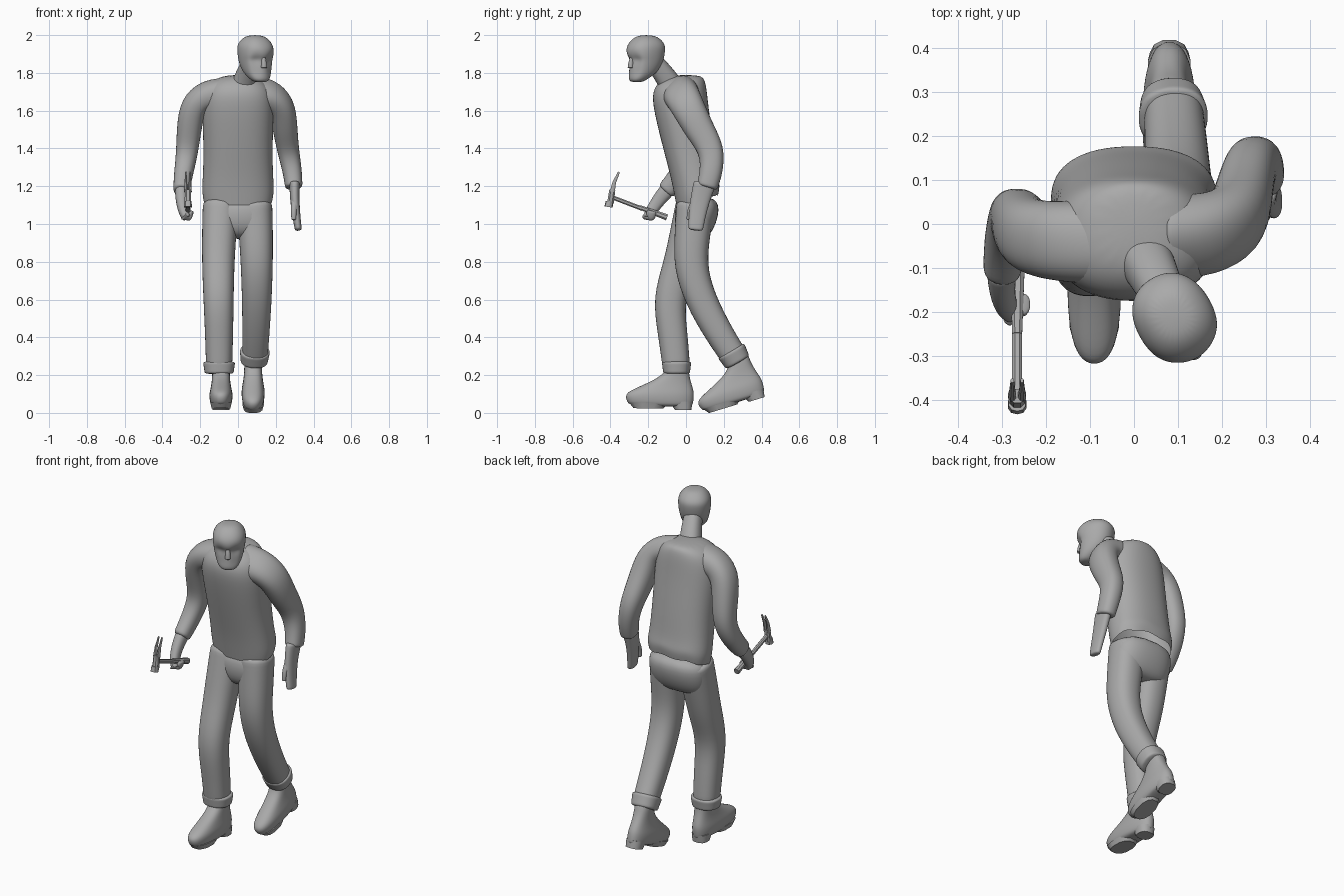
import bpy, bmesh, math
from mathutils import Vector, Matrix

cube = bpy.data.objects.get("Cube")
if cube:
    bpy.data.objects.remove(cube, do_unlink=True)

grey = bpy.data.materials.new("plain_grey")
grey.use_nodes = True
grey.diffuse_color = (.4, .4, .4, 1)
grey.node_tree.nodes["Principled BSDF"].inputs["Base Color"].default_value = grey.diffuse_color


def skin(name, rings, sides, power, rounded, matrix, rule=None, open_start=False):
    """Skin rings given as (centre, half-width vector, half-depth vector)."""
    bm = bmesh.new()
    # Rounding by subdivision shrinks a ring, so widen it beforehand
    grow = 3 / (2 + math.cos(math.tau / sides)) if rounded else 1
    loops = []
    for centre, across, deep in rings:
        loop = []
        for k in range(sides):
            angle = math.tau * (k + .5) / sides
            c, s = math.cos(angle), math.sin(angle)
            point = centre + grow * (across * math.copysign(abs(c) ** power, c)
                                     + deep * math.copysign(abs(s) ** power, s))
            if rule:
                rule(point)
            loop.append(bm.verts.new(point))
        loops.append(loop)
    for low, high in zip(loops, loops[1:]):
        for k in range(sides):
            following = (k + 1) % sides
            bm.faces.new((low[k], low[following], high[following], high[k]))
    if not open_start:
        bm.faces.new(loops[0][::-1])
    bm.faces.new(loops[-1])
    bmesh.ops.recalc_face_normals(bm, faces=bm.faces)
    bm.transform(matrix)
    mesh = bpy.data.meshes.new(name)
    bm.to_mesh(mesh)
    bm.free()
    mesh.materials.append(grey)
    obj = bpy.data.objects.new(name, mesh)
    bpy.context.collection.objects.link(obj)
    if rounded:
        mesh.polygons.foreach_set("use_smooth", [True] * len(mesh.polygons))
        rounding = obj.modifiers.new("Rounding", "SUBSURF")
        rounding.levels = rounding.render_levels = 2
    else:
        bpy.ops.object.select_all(action="DESELECT")
        obj.select_set(True)
        bpy.context.view_layer.objects.active = obj
        bpy.ops.object.shade_smooth_by_angle(angle=math.radians(40))


def limb(name, points, start, end, depth=1, sides=12, rounded=True, matrix=Matrix()):
    """Tube along points, tapering by length, with a firm ring near each end."""
    points = [Vector(p) for p in points]
    if rounded:
        points.insert(1, points[0].lerp(points[1], .2))
        points.insert(-1, points[-1].lerp(points[-2], .2))
    last = len(points) - 1
    lengths = [(b - a).length for a, b in zip(points, points[1:])]
    rings = []
    for i, point in enumerate(points):
        along = (points[min(i + 1, last)] - points[max(i - 1, 0)]).normalized()
        across = Vector((1, 0, 0))
        across = (across - along * across.dot(along)).normalized()
        radius = start + (end - start) * sum(lengths[:i]) / sum(lengths)
        rings.append((point, across * radius, along.cross(across) * radius * depth))
    skin(name, rings, sides, .85, rounded, matrix)


def stack(name, rows, sides=12, power=.8, rounded=True, matrix=Matrix(), rule=None, open_start=False):
    """Level outlines given as (height, front, back, half width)."""
    rings = [(Vector((0, (front + back) / 2, z)), Vector((width, 0, 0)),
              Vector((0, (back - front) / 2, 0))) for z, front, back, width in rows]
    skin(name, rings, sides, power, rounded, matrix, rule, open_start)


# Shirt, with a hem that rises and ripples at the back
def hem(point):
    if point.z < 1.15:
        back = max(0, point.y) / .15
        point.z += back * (.05 + .015 * math.sin(point.x * 50))


stack("shirt", [(1.1, -.05, .17, .18), (1.15, -.06, .18, .19), (1.25, -.08, .165, .185),
                (1.4, -.12, .15, .18), (1.6, -.17, .12, .19), (1.7, -.18, .11, .18),
                (1.76, -.14, .1, .14), (1.79, -.08, .08, .06)],
      sides=16, power=.85, rule=hem, open_start=True)

# Trousers
stack("trouser_seat", [(.92, 0, .1, .13), (.96, -.05, .14, .17),
                       (1.05, -.065, .175, .182), (1.15, -.04, .17, .17)])
limb("left_trouser_leg", [(.085, .05, 1.12), (.095, .035, .95), (.1, .02, .78), (.1, .075, .6),
                          (.095, .175, .42), (.09, .26, .29)], .095, .066, 1.05)
limb("right_trouser_leg", [(-.09, .05, 1.12), (-.1, .01, .95), (-.105, -.03, .78), (-.103, -.095, .6),
                           (-.1, -.07, .42), (-.1, -.05, .23)], .095, .068, 1.05)
limb("left_trouser_cuff", [(.09, .235, .335), (.085, .275, .265)], .08, .07)
limb("right_trouser_cuff", [(-.1, -.05, .275), (-.1, -.05, .205)], .085, .075, .92)

# Boots, each built upright with the toe to the front and then pitched
for side, heel, pitch in (("left", (.08, .385, .09), 17), ("right", (-.09, 0, .03), -1)):
    place = Matrix.Translation(heel) @ Matrix.Rotation(math.radians(pitch), 4, "X")
    stack(side + "_boot", [(0, -.29, .03, .045), (.02, -.31, .035, .058), (.065, -.325, .04, .062),
                           (.095, -.27, .035, .055), (.14, -.17, .02, .047),
                           (.19, -.1, .01, .046), (.26, -.1, .01, .046)], matrix=place)
    stack(side + "_boot_sole", [(-.01, -.28, -.12, .05), (.02, -.305, -.09, .058)],
          rounded=False, matrix=place)
    stack(side + "_boot_heel", [(-.015, -.06, .03, .045), (.03, -.09, .035, .05)],
          rounded=False, matrix=place)

# Sleeves
limb("left_sleeve", [(.06, -.03, 1.69), (.17, -.025, 1.685), (.235, .005, 1.63), (.25, .07, 1.5),
                     (.265, .14, 1.39), (.288, .135, 1.28), (.296, .11, 1.19)], .085, .045, 1.2)
limb("right_sleeve", [(-.06, -.04, 1.69), (-.17, -.04, 1.685), (-.24, -.03, 1.63), (-.26, 0, 1.5),
                      (-.27, .025, 1.37), (-.29, -.03, 1.26), (-.3, -.11, 1.17)], .085, .042, 1.15)

# Hands
limb("left_hand", [(.3, .1, 1.22), (.3, .075, 1.13), (.308, .06, 1.05), (.32, .05, .965)],
     .028, .018, 2.1)
limb("left_thumb", [(.3, .05, 1.13), (.295, .02, 1.07), (.295, .015, 1.02)], .018, .012, sides=8)
limb("right_hand", [(-.3, -.1, 1.18), (-.3, -.15, 1.12), (-.29, -.19, 1.06), (-.27, -.2, 1.03)],
     .034, .022, 1.2)
limb("right_fingers", [(-.29, -.2, 1.05), (-.26, -.19, 1.03), (-.25, -.18, 1.07)], .024, .016, 1.5, 8)


# Neck and bald head, with hollowed eyes and cheeks, turned a little to its left
def hollows(point):
    for x in (-.04, .04):
        for height, size in ((1.87, .022), (1.81, .01)):
            distance = (point - Vector((x, -.09, height))).length
            point.y += size * math.exp(-(distance / .03) ** 2)


limb("neck", [(.02, -.07, 1.72), (.045, -.115, 1.79), (.07, -.17, 1.86)], .062, .048)
turn = Matrix.Translation((.09, -.21, 0)) @ Matrix.Rotation(math.radians(30), 4, "Z")
stack("head", [(1.75, -.09, -.03, .035), (1.77, -.1, 0, .055), (1.8, -.1, .05, .07),
               (1.84, -.1, .08, .08), (1.87, -.1, .09, .085), (1.89, -.11, .095, .088),
               (1.92, -.11, .1, .09), (1.95, -.1, .1, .087), (1.98, -.075, .075, .067),
               (2, -.04, .04, .035)],
      sides=24, power=.9, matrix=turn, rule=hollows)
limb("nose", [(0, -.085, 1.89), (0, -.095, 1.85), (0, -.095, 1.825)], .01, .016, sides=8, matrix=turn)

# Hammer: handle with a thicker grip, head block, striking face and forked claw
x = -.265
limb("hammer_handle", [(x, -.23, 1.08), (x, -.4, 1.145)], .012, .012, sides=8, rounded=False)
limb("hammer_grip", [(x, -.1, 1.035), (x, -.25, 1.09)], .018, .012, sides=8, rounded=False)
limb("hammer_head", [(x, -.4, 1.11), (x, -.39, 1.18)], .019, .017, sides=8, rounded=False)
limb("hammer_face", [(x, -.41, 1.09), (x, -.405, 1.12)], .022, .02, sides=10, rounded=False)
for side, offset in (("left", .011), ("right", -.011)):
    limb(side + "_hammer_claw", [(x + offset, -.39, 1.17), (x + offset, -.38, 1.22),
                                 (x + offset, -.355, 1.275)], .01, .004, 1.4, 8, False)
